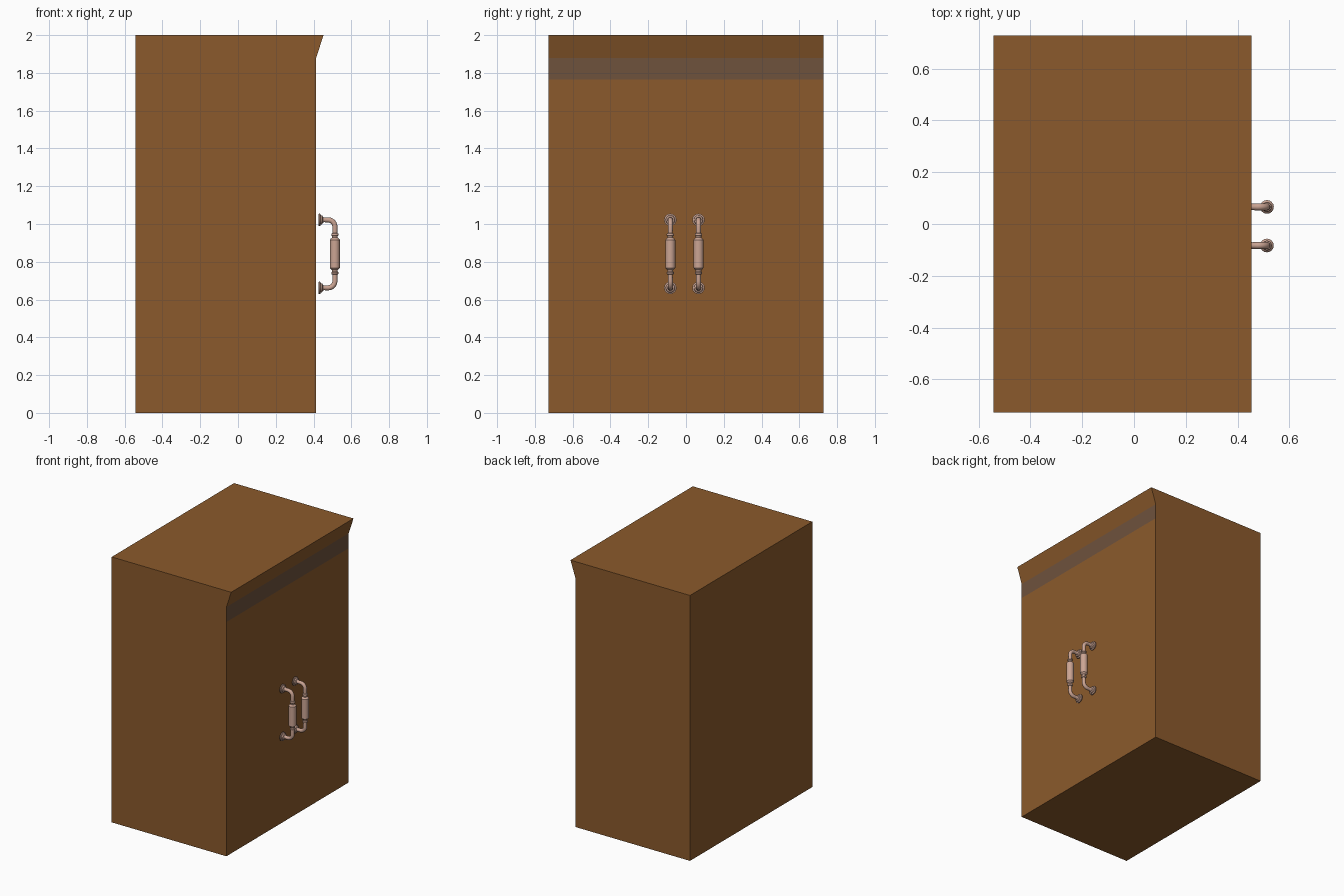
import bpy, bmesh, math
from mathutils import Vector

if "Cube" in bpy.data.objects:
    bpy.data.objects.remove(bpy.data.objects["Cube"])


def material(name, rgb):
    m = bpy.data.materials.new(name)
    m.diffuse_color = (*rgb, 1)
    m.use_nodes = True
    m.node_tree.nodes["Principled BSDF"].inputs["Base Color"].default_value = m.diffuse_color
    return m


wood = material("brown_wood", (0.258, 0.102, 0.025))
band = material("grey_brown_band", (0.156, 0.084, 0.046))
metal = material("rose_metal", (0.60, 0.375, 0.295))


def finish(bm, name, mats):
    bmesh.ops.recalc_face_normals(bm, faces=bm.faces)
    me = bpy.data.meshes.new(name)
    bm.to_mesh(me)
    bm.free()
    for m in mats:
        me.materials.append(m)
    ob = bpy.data.objects.new(name, me)
    bpy.context.collection.objects.link(ob)
    return ob


# Cabinet body: side profile (x, z) extruded across y, with flared top lip
W = 0.728
profile = [(-0.543, 0), (0.413, 0), (0.413, 1.765), (0.413, 1.878),
           (0.453, 2), (-0.543, 2)]
bm = bmesh.new()
rows = [[bm.verts.new((x, y, z)) for x, z in profile] for y in (-W, W)]
n = len(profile)
for row in rows:
    bm.faces.new(row)
for i in range(n):
    j = (i + 1) % n
    f = bm.faces.new((rows[0][i], rows[0][j], rows[1][j], rows[1][i]))
    f.material_index = 1 if i == 2 else 0   # painted band below the lip
finish(bm, "cabinet_body", [wood, band])

# Handle: upper half as (x, z, radius, tilt), then mirrored about its middle
MID, TOP, BAR = 0.842, 1.022, 0.513
half = [(x, TOP, r, 0) for x, r in
        ((0.426, 0.029), (0.428, 0.033), (0.435, 0.033), (0.438, 0.025),
         (0.446, 0.023), (0.450, 0.015), (0.455, 0.0125))]
R = 0.036
for k in range(7):                           # elbow
    a = math.pi / 2 * k / 6
    half.append((BAR - R + R * math.sin(a), TOP - R + R * math.cos(a), 0.0135, a))
half += [(BAR, z, r, math.pi / 2) for z, r in
         ((0.952, 0.0125), (0.950, 0.017), (0.946, 0.019), (0.940, 0.019),
          (0.936, 0.015), (0.928, 0.015), (0.922, 0.022), (0.916, 0.0265))]
path = half + [(x, 2 * MID - z, r, math.pi - a) for x, z, r, a in reversed(half)]


def handle(name, y, sides=16):
    bm = bmesh.new()
    rings = []
    for x, z, r, a in path:
        u = Vector((math.sin(a), 0, math.cos(a)))   # across the tube
        v = Vector((0, 1, 0))
        c = Vector((x, y, z))
        rings.append([bm.verts.new(c + r * (u * math.cos(t) + v * math.sin(t)))
                      for t in (2 * math.pi * i / sides for i in range(sides))])
    for a, b in zip(rings, rings[1:]):
        for i in range(sides):
            j = (i + 1) % sides
            bm.faces.new((a[i], a[j], b[j], b[i]))
    bm.faces.new(rings[0])
    bm.faces.new(rings[-1])
    ob = finish(bm, name, [metal])
    bpy.ops.object.select_all(action='DESELECT')
    ob.select_set(True)
    bpy.context.view_layer.objects.active = ob
    bpy.ops.object.shade_smooth_by_angle(angle=math.radians(35))


handle("left_handle", -0.083)
handle("right_handle", 0.066)
